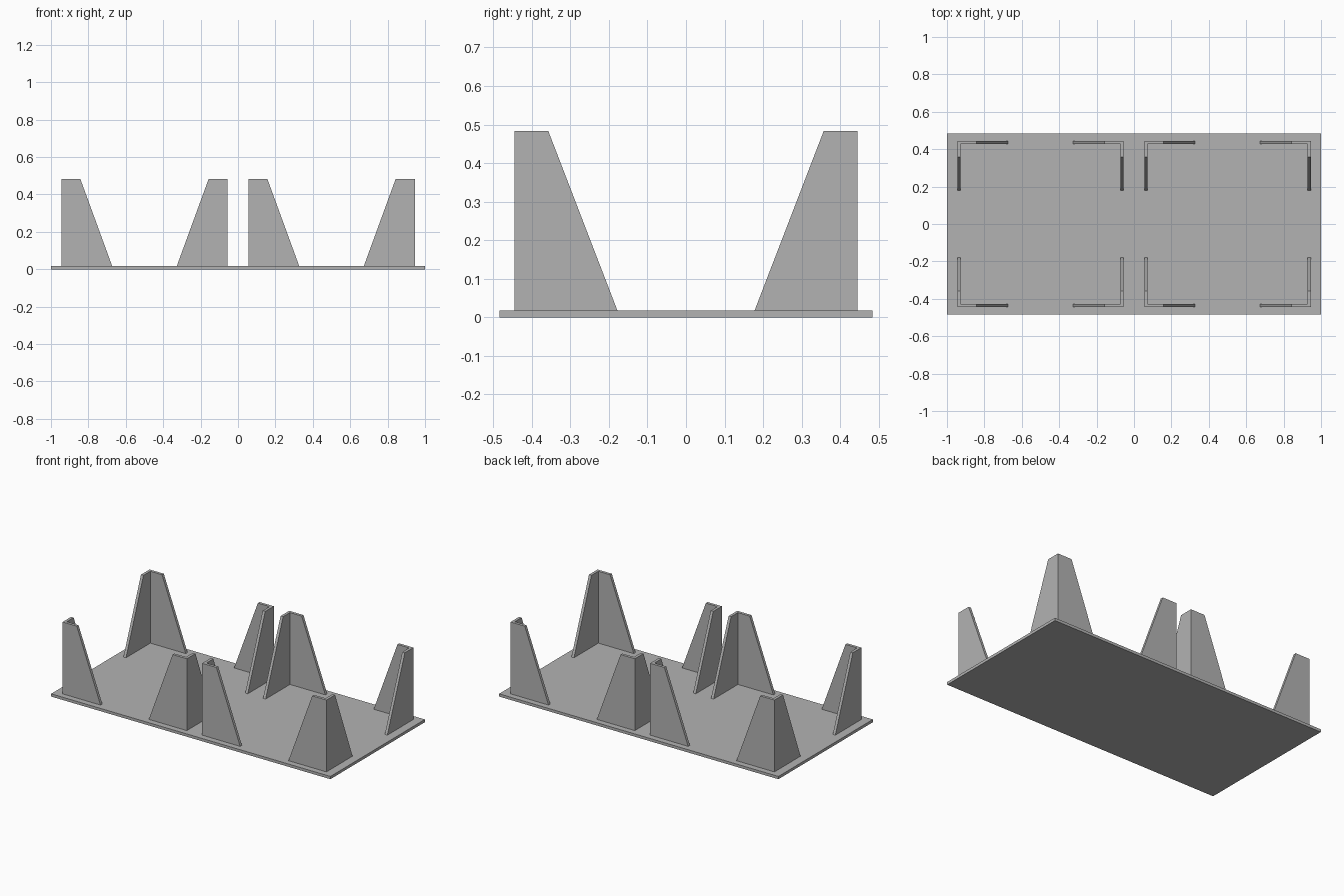
import bpy
import bmesh

# Remove the default cube
cube = bpy.data.objects.get("Cube")
if cube:
    bpy.data.objects.remove(cube, do_unlink=True)

GREY = (0.45, 0.45, 0.45, 1.0)
mat = bpy.data.materials.new("plain grey")
mat.use_nodes = True
mat.diffuse_color = GREY
mat.node_tree.nodes["Principled BSDF"].inputs["Base Color"].default_value = GREY

HALF_DEPTH = 0.483
BASE_TOP = 0.018
HEIGHT = 0.483
WALL = 0.018
CORNER_Y = 0.445


def finish(name, bm):
    bmesh.ops.recalc_face_normals(bm, faces=bm.faces)
    mesh = bpy.data.meshes.new(name)
    bm.to_mesh(mesh)
    bm.free()
    mesh.materials.append(mat)
    obj = bpy.data.objects.new(name, mesh)
    bpy.context.collection.objects.link(obj)
    return obj


def add_prism(bm, bottom, top):
    """Join a bottom outline to a top outline with flat walls."""
    low = [bm.verts.new((x, y, BASE_TOP)) for x, y in bottom]
    high = [bm.verts.new((x, y, HEIGHT)) for x, y in top]
    bm.faces.new(low)
    bm.faces.new(high)
    n = len(low)
    for i in range(n):
        j = (i + 1) % n
        bm.faces.new((low[i], low[j], high[j], high[i]))


def corner_outline(x, y, sx, sy, arm_x, arm_y):
    """L outline from the outer corner, arms running inwards along sx and sy."""
    points = [(0, 0), (arm_x, 0), (arm_x, WALL), (WALL, WALL),
              (WALL, arm_y), (0, arm_y)]
    return [(x + sx * u, y + sy * v) for u, v in points]


# Base plate
bm = bmesh.new()
bmesh.ops.create_cube(bm, size=1)
for v in bm.verts:
    v.co = (v.co.x * 2, v.co.y * 2 * HALF_DEPTH, (v.co.z + 0.5) * BASE_TOP)
finish("base_plate", bm)

# Tapered L-shaped corner guides, four around each of the two bays
for bay, centre in (("right", -0.5), ("left", 0.5)):
    for side_x, sx in (("right", 1), ("left", -1)):
        for side_y, sy in (("front", 1), ("back", -1)):
            x = centre - sx * 0.445
            y = -sy * CORNER_Y
            bm = bmesh.new()
            add_prism(bm,
                      corner_outline(x, y, sx, sy, 0.272, 0.267),
                      corner_outline(x, y, sx, sy, 0.102, 0.088))
            finish(f"{bay}_bay_{side_y}_{side_x}_corner_guide", bm)
